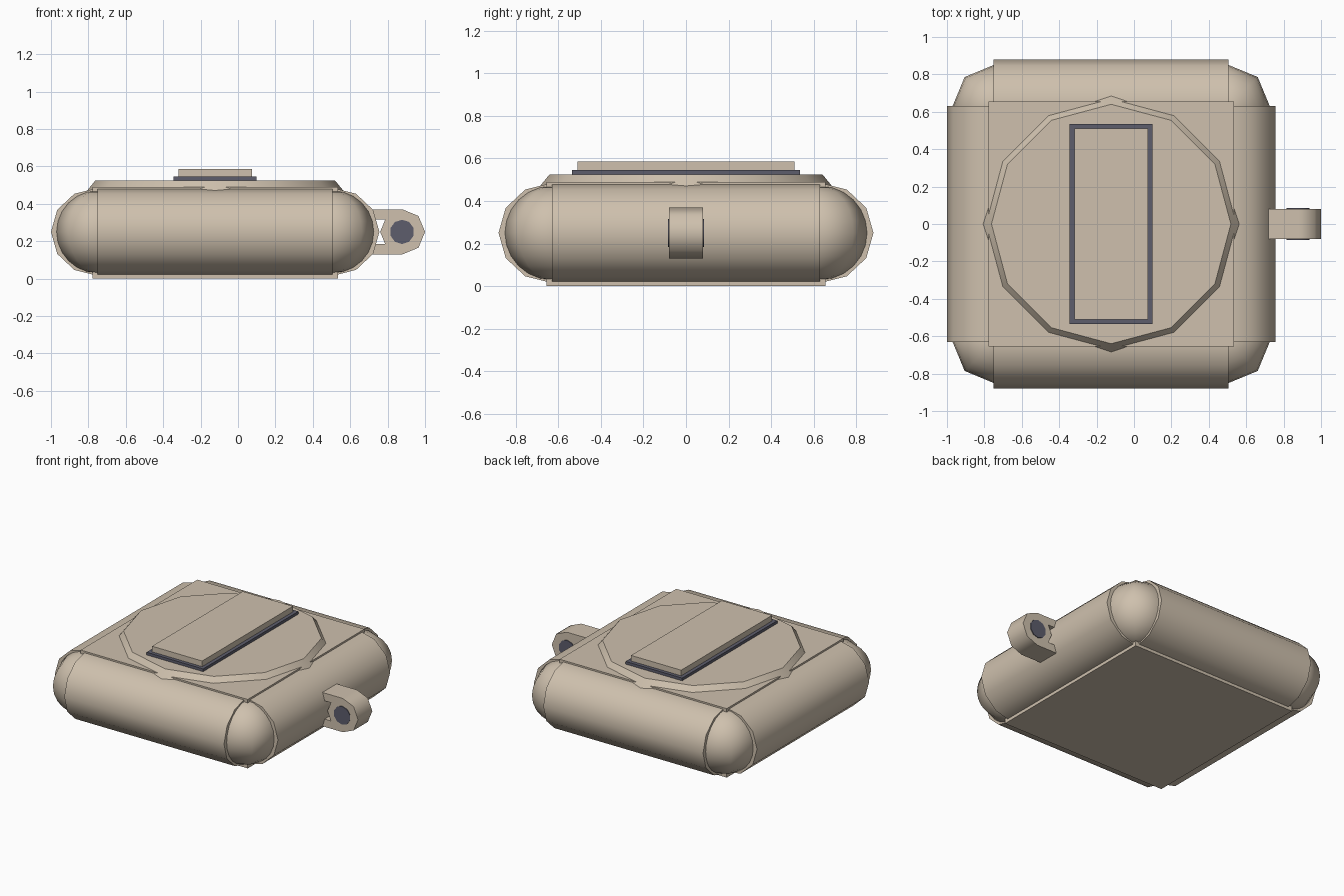
import bpy, bmesh
from math import radians
from mathutils import Matrix, Vector

if "Cube" in bpy.data.objects:
    bpy.data.objects.remove(bpy.data.objects["Cube"], do_unlink=True)


def material(name, rgb):
    m = bpy.data.materials.new(name)
    m.use_nodes = True
    m.diffuse_color = (*rgb, 1)
    m.node_tree.nodes["Principled BSDF"].inputs["Base Color"].default_value = (*rgb, 1)
    return m


BEIGE = material("warm_beige", (0.62, 0.53, 0.42))
DARK = material("dark_slate", (0.11, 0.11, 0.15))

CX, MID = -0.122, 0.25      # body centre in x and z
HX, HY = 0.628, 0.63        # half distances between the rounded edges
AXES = {"X": Matrix.Rotation(radians(90), 4, "Y"),
        "Y": Matrix.Rotation(radians(90), 4, "X"),
        "Z": Matrix()}


def finish(name, bm, mat, smooth=None):
    bmesh.ops.recalc_face_normals(bm, faces=bm.faces)
    mesh = bpy.data.meshes.new(name)
    bm.to_mesh(mesh)
    bm.free()
    mesh.materials.append(mat)
    if smooth:
        for p in mesh.polygons:
            p.use_smooth = True
        mesh.set_sharp_from_angle(angle=radians(smooth))
    ob = bpy.data.objects.new(name, mesh)
    bpy.context.collection.objects.link(ob)
    return ob


def box(name, lo, hi, mat):
    lo, hi = Vector(lo), Vector(hi)
    bm = bmesh.new()
    bmesh.ops.create_cube(bm, size=1, matrix=Matrix.Translation((lo + hi) / 2)
                          @ Matrix.Diagonal((*(hi - lo), 1)))
    return finish(name, bm, mat)


def cylinder(name, centre, axis, sides, r1, length, mat, r2=None, scale=(1, 1, 1), smooth=46):
    bm = bmesh.new()
    bmesh.ops.create_cone(bm, cap_ends=True, segments=sides, radius1=r1,
                          radius2=r1 if r2 is None else r2, depth=length)
    bm.transform(Matrix.Translation(centre) @ Matrix.Diagonal((*scale, 1)) @ AXES[axis])
    return finish(name, bm, mat, smooth)


# Body core
box("body_core", (CX - 0.657, -0.655, 0), (CX + 0.657, 0.655, 0.49), BEIGE)

# Rounded edges, slightly flattened
flat = (1, 1, 0.94)
for sign, side in ((-1, "front"), (1, "back")):
    cylinder(side + "_edge", (CX, sign * HY, MID), "X", 12, 0.25, 2 * HX, BEIGE, scale=flat)
for sign, side in ((-1, "right"), (1, "left")):
    cylinder(side + "_edge", (CX + sign * HX, 0, MID), "Y", 12, 0.25, 2 * HY, BEIGE, scale=flat)

# Corner balls
for sx, xn in ((-1, "right"), (1, "left")):
    for sy, yn in ((-1, "front"), (1, "back")):
        bm = bmesh.new()
        bmesh.ops.create_uvsphere(bm, u_segments=8, v_segments=12, radius=0.22)
        bm.transform(Matrix.Translation((CX + sx * HX, sy * HY, MID)))
        finish(f"{yn}_{xn}_corner", bm, BEIGE, 50)

# Raised twelve-sided dial with its plate and grip
cylinder("dial", (CX, 0, 0.498), "Z", 12, 0.685, 0.055, BEIGE, r2=0.64, smooth=40)
box("grip_base", (CX - 0.222, -0.535, 0.51), (CX + 0.222, 0.535, 0.545), DARK)
box("grip", (CX - 0.197, -0.51, 0.53), (CX + 0.197, 0.51, 0.585), BEIGE)

# Side lug: eight-sided eye, two arms and a pin
cylinder("lug_eye", (0.88, 0, MID), "Y", 8, 0.12, 0.16, BEIGE)
for sign, name in ((-1, "lower"), (1, "upper")):
    z = sorted((MID + sign * 0.065, MID + sign * 0.12))
    box(name + "_lug_arm", (0.72, -0.08, z[0]), (0.88, 0.08, z[1]), BEIGE)
cylinder("lug_pin", (0.877, 0, MID), "Y", 10, 0.065, 0.17, DARK)
